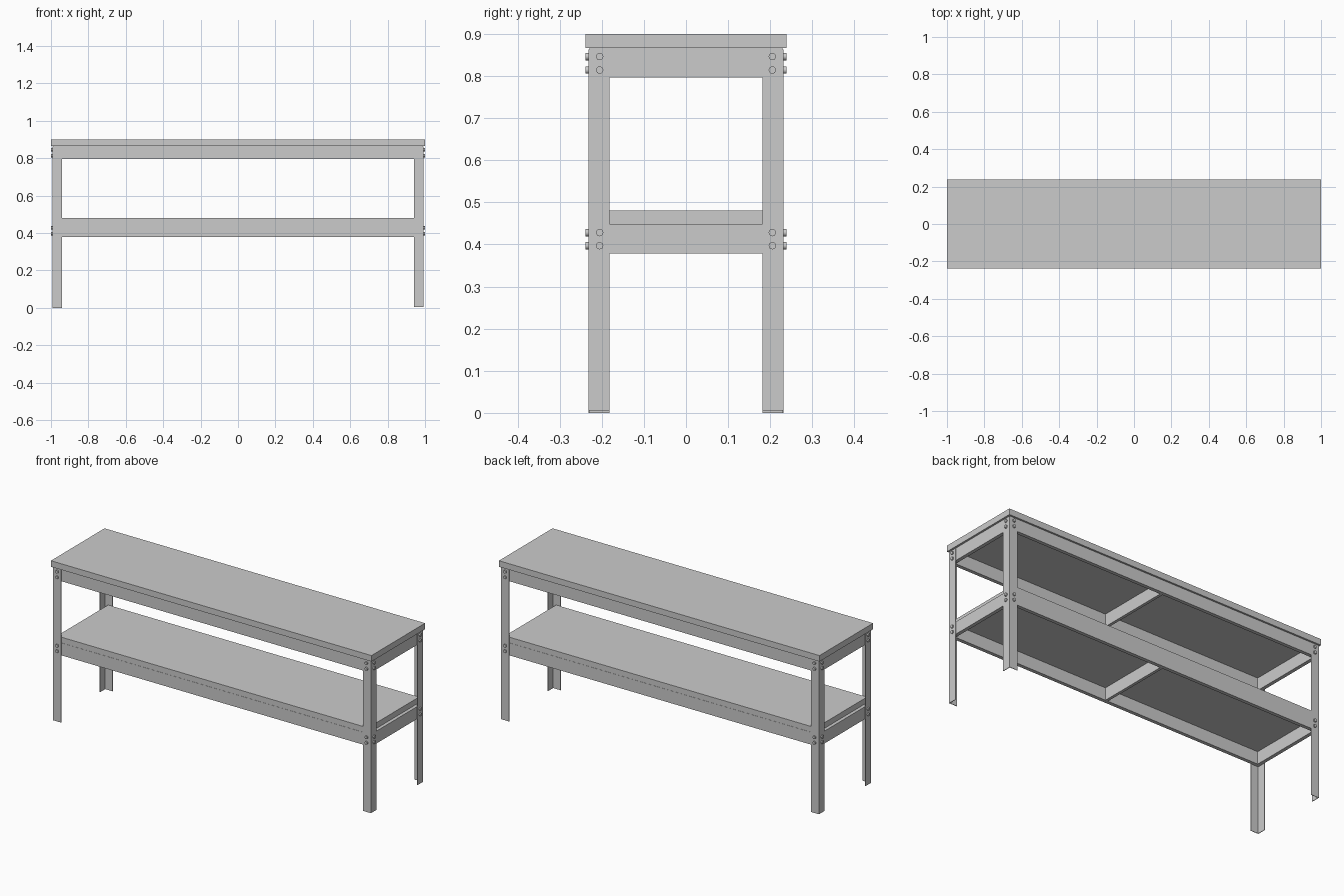
import bpy, bmesh
from math import pi
from mathutils import Matrix

if "Cube" in bpy.data.objects:
    bpy.data.objects.remove(bpy.data.objects["Cube"])

LX, LY = 0.992, 0.232      # outer corner of the legs
W, T = 0.05, 0.003         # leg flange width and sheet thickness
RAIL = 0.02                # rail thickness


def finish(bm, name):
    bmesh.ops.recalc_face_normals(bm, faces=bm.faces)
    me = bpy.data.meshes.new(name)
    bm.to_mesh(me)
    bm.free()
    ob = bpy.data.objects.new(name, me)
    bpy.context.collection.objects.link(ob)
    return ob


def box(name, x0, x1, y0, y1, z0, z1):
    bm = bmesh.new()
    m = Matrix.Translation(((x0 + x1) / 2, (y0 + y1) / 2, (z0 + z1) / 2))
    m = m @ Matrix.Diagonal((x1 - x0, y1 - y0, z1 - z0, 1))
    bmesh.ops.create_cube(bm, size=1, matrix=m)
    return finish(bm, name)


def leg(name, sx, sy, z0, z1):
    # L-shaped angle profile, extruded upward
    pts = [(LX, LY), (LX - W, LY), (LX - W, LY - T),
           (LX - T, LY - T), (LX - T, LY - W), (LX, LY - W)]
    bm = bmesh.new()
    f = bm.faces.new([bm.verts.new((sx * x, sy * y, z0)) for x, y in pts])
    ext = bmesh.ops.extrude_face_region(bm, geom=[f], use_keep_orig=True)
    verts = [g for g in ext["geom"] if isinstance(g, bmesh.types.BMVert)]
    bmesh.ops.translate(bm, verts=verts, vec=(0, 0, z1 - z0))
    return finish(bm, name)


def bolts(name, sx, sy):
    # bolt heads on both outer faces of one leg
    bm = bmesh.new()
    for z in (0.397, 0.428, 0.814, 0.846):
        for loc, rot in (
            ((sx * (LX + 0.0025), sy * (LY - 0.027), z), Matrix.Rotation(pi / 2, 4, 'Y')),
            ((sx * (LX - 0.027), sy * (LY + 0.0025), z), Matrix.Rotation(pi / 2, 4, 'X')),
        ):
            bmesh.ops.create_cone(bm, cap_ends=True, segments=16, radius1=0.0087,
                                  radius2=0.0087, depth=0.009,
                                  matrix=Matrix.Translation(loc) @ rot)
    ob = finish(bm, name)
    bpy.ops.object.select_all(action='DESELECT')
    ob.select_set(True)
    bpy.context.view_layer.objects.active = ob
    bpy.ops.object.shade_smooth_by_angle()


# worktop and lower shelf
box("worktop", -1, 1, -0.239, 0.239, 0.866, 0.9)
box("lower_shelf", -0.97, 0.97, -0.228, 0.228, 0.448, 0.48)

# rail frames below each panel
rx, ry = LX - T, LY - T
for level, z0, z1 in (("lower", 0.378, 0.448), ("upper", 0.796, 0.866)):
    for side, s in (("front", -1), ("back", 1)):
        a, b = sorted((s * ry, s * (ry - RAIL)))
        box(f"{level}_{side}_rail", -rx, rx, a, b, z0, z1)
    for side, s in (("left", -1), ("right", 1)):
        a, b = sorted((s * rx, s * (rx - RAIL)))
        box(f"{level}_{side}_rail", a, b, -ry + RAIL, ry - RAIL, z0, z1)
    box(f"{level}_cross_beam", -0.008, 0.008, -ry + RAIL, ry - RAIL, z0, z1)

# angle legs with bolts; the right pair ends slightly higher
for xn, sx, foot in (("left", -1, 0.0), ("right", 1, 0.006)):
    for yn, sy in (("front", -1), ("back", 1)):
        leg(f"{yn}_{xn}_leg", sx, sy, foot, 0.863)
        bolts(f"{yn}_{xn}_bolts", sx, sy)
